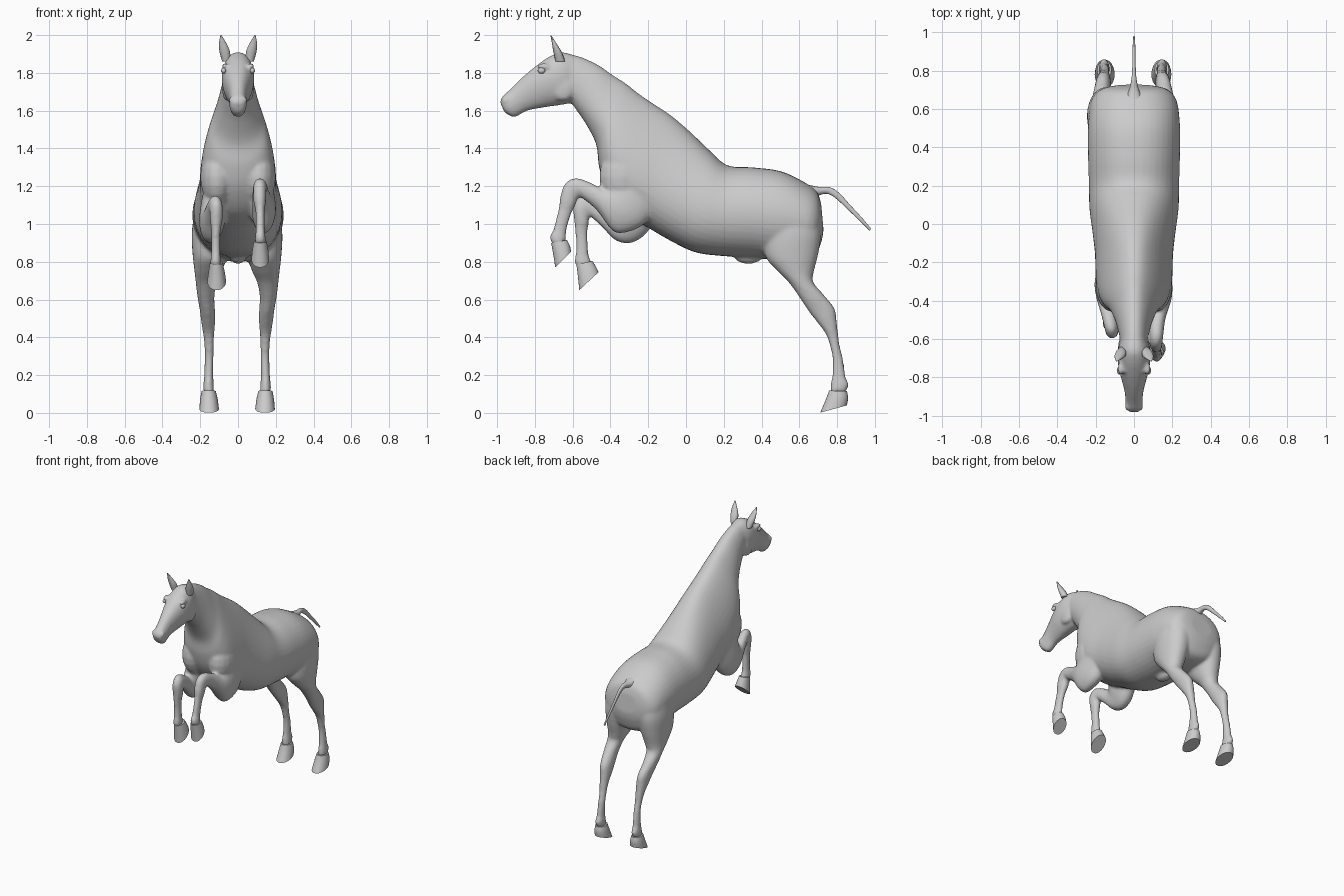
import bpy, bmesh, math
from mathutils import Vector

cube = bpy.data.objects.get("Cube")
if cube:
    bpy.data.objects.remove(cube)

grey = bpy.data.materials.new("plain_grey")
COL = (0.6, 0.6, 0.6, 1)
grey.use_nodes = True
grey.diffuse_color = COL
grey.node_tree.nodes["Principled BSDF"].inputs["Base Color"].default_value = COL


def catmull(p0, p1, p2, p3, t):
    return [0.5 * (2 * b + (c - a) * t + (2 * a - 5 * b + 4 * c - d) * t * t
                   + (3 * b - a - 3 * c + d) * t ** 3)
            for a, b, c, d in zip(p0, p1, p2, p3)]


def loft(bm, secs, steps=4, n=28, bias=0.0, square=0.9):
    """Skin oval sections (x, front y, front z, back y, back z, half width, [bias])."""
    secs = [list(s) + [bias] * (7 - len(s)) for s in secs]
    fine = []
    for i in range(len(secs) - 1):
        quad = [secs[max(i - 1, 0)], secs[i], secs[i + 1], secs[min(i + 2, len(secs) - 1)]]
        fine += [catmull(*quad, k / steps) for k in range(steps)]
    fine.append(secs[-1])
    rings = []
    for x, ay, az, by, bz, w, k in fine:
        a, b = Vector((x, ay, az)), Vector((x, by, bz))
        mid, half = (a + b) / 2, (a - b) / 2
        ring = []
        for j in range(n):
            ang = 2 * math.pi * j / n
            c, s = math.cos(ang), math.sin(ang)
            side = math.copysign(abs(s) ** square, s) * w * (1 - k * c)
            ring.append(bm.verts.new(mid + half * c + Vector((side, 0, 0))))
        rings.append(ring)
    for r, q in zip(rings, rings[1:]):
        for j in range(n):
            bm.faces.new((r[j], r[(j + 1) % n], q[(j + 1) % n], q[j]))
    bm.faces.new(rings[0])
    bm.faces.new(rings[-1][::-1])


def finish(bm, name, angle=40):
    bmesh.ops.recalc_face_normals(bm, faces=bm.faces)
    me = bpy.data.meshes.new(name)
    bm.to_mesh(me)
    bm.free()
    me.materials.append(grey)
    ob = bpy.data.objects.new(name, me)
    bpy.context.collection.objects.link(ob)
    bpy.ops.object.select_all(action='DESELECT')
    ob.select_set(True)
    bpy.context.view_layer.objects.active = ob
    bpy.ops.object.shade_smooth_by_angle(angle=math.radians(angle))
    return ob


def ellipsoid(bm, loc, size):
    new = bmesh.ops.create_uvsphere(bm, u_segments=16, v_segments=10, radius=1)["verts"]
    bmesh.ops.scale(bm, vec=size, verts=new)
    bmesh.ops.translate(bm, vec=loc, verts=new)


# Trunk and neck, croup to throat
trunk = [
    (0, .715, 1.11, .728, .97, .09, 0), (0, .69, 1.175, .715, .90, .17, 0),
    (0, .62, 1.225, .67, .82, .222, 0), (0, .50, 1.28, .53, .80, .24, 0),
    (0, .35, 1.30, .38, .82, .24, .03), (0, .22, 1.31, .20, .83, .235, .06),
    (0, .13, 1.385, .05, .85, .23, .15), (0, .02, 1.49, -.08, .91, .21, .25),
    (0, -.08, 1.575, -.20, .98, .195, .3), (0, -.17, 1.635, -.33, 1.06, .19, .33),
    (0, -.25, 1.69, -.42, 1.18, .175, .35), (0, -.32, 1.745, -.46, 1.30, .15, .35),
    (0, -.39, 1.79, -.475, 1.42, .12, .3), (0, -.47, 1.845, -.53, 1.53, .095, .2),
    (0, -.56, 1.885, -.585, 1.61, .078, .1), (0, -.62, 1.90, -.61, 1.65, .07, 0)]

# Head, poll to lips
head = [
    (0, -.58, 1.89, -.565, 1.68, .055), (0, -.66, 1.91, -.60, 1.645, .078),
    (0, -.72, 1.888, -.65, 1.632, .086), (0, -.78, 1.848, -.72, 1.622, .08),
    (0, -.84, 1.80, -.78, 1.612, .064), (0, -.89, 1.755, -.84, 1.60, .05),
    (0, -.935, 1.71, -.88, 1.578, .045), (0, -.972, 1.675, -.915, 1.565, .044),
    (0, -.985, 1.645, -.96, 1.59, .03)]

# Hind leg, hip to pastern, as the left one
hind = [
    (.12, .42, 1.10, .70, 1.05, .10), (.13, .41, .95, .715, .95, .105),
    (.138, .42, .83, .70, .84, .092), (.148, .48, .755, .675, .74, .072),
    (.158, .545, .69, .675, .69, .056), (.16, .605, .605, .725, .63, .045),
    (.152, .655, .53, .785, .555, .04), (.148, .695, .48, .797, .49, .037),
    (.145, .742, .415, .806, .41, .029), (.143, .763, .35, .815, .35, .024),
    (.143, .777, .28, .832, .28, .023), (.145, .775, .20, .845, .19, .024),
    (.146, .768, .165, .862, .15, .027), (.146, .763, .11, .845, .11, .03)]
hind_hoof = [(.145, .757, .118, .852, .115, .037), (.144, .74, .07, .858, .08, .046),
             (.143, .71, .001, .852, .04, .052)]

# Raised left foreleg, shoulder to pastern
fore_left = [
    (.115, -.38, 1.28, -.12, 1.12, .07), (.13, -.42, 1.19, -.22, 1.00, .07),
    (.135, -.44, 1.18, -.32, .955, .062), (.13, -.46, 1.195, -.39, .965, .055),
    (.12, -.52, 1.225, -.47, 1.07, .044), (.117, -.585, 1.243, -.555, 1.14, .037),
    (.115, -.64, 1.215, -.575, 1.13, .035), (.115, -.667, 1.14, -.585, 1.10, .033),
    (.117, -.672, 1.09, -.605, 1.06, .025), (.118, -.687, 1.03, -.622, 1.01, .023),
    (.118, -.702, .97, -.635, .955, .024), (.118, -.72, .935, -.635, .92, .028),
    (.118, -.71, .89, -.64, .905, .028)]
fore_left_hoof = [(.118, -.714, .90, -.63, .915, .034), (.118, -.703, .84, -.615, .885, .042),
                  (.118, -.692, .77, -.608, .855, .047)]

# Lower right foreleg, shoulder to pastern
fore_right = [
    (-.115, -.38, 1.25, -.12, 1.08, .07), (-.135, -.40, 1.12, -.21, .95, .07),
    (-.142, -.41, 1.09, -.29, .90, .06), (-.14, -.43, 1.10, -.37, .912, .052),
    (-.13, -.49, 1.135, -.44, .98, .043), (-.12, -.55, 1.15, -.505, 1.04, .037),
    (-.115, -.592, 1.11, -.515, 1.03, .035), (-.115, -.595, 1.05, -.515, 1.0, .033),
    (-.117, -.587, .97, -.522, .96, .025), (-.118, -.582, .90, -.52, .90, .023),
    (-.118, -.584, .84, -.515, .835, .025), (-.118, -.59, .80, -.503, .80, .028),
    (-.117, -.575, .77, -.51, .785, .028)]
fore_right_hoof = [(-.115, -.58, .785, -.495, .805, .034), (-.113, -.572, .72, -.475, .77, .043),
                   (-.113, -.565, .65, -.463, .745, .05)]


def mirror(secs, shift=0.0):
    return [(-s[0] - shift,) + tuple(s[1:]) for s in secs]


# One skin fused from trunk, head and legs
bm = bmesh.new()
loft(bm, trunk, n=40)
loft(bm, head, bias=-.08)
for leg in (hind, mirror(hind, .01), fore_left, fore_right):
    loft(bm, leg)
ellipsoid(bm, (0, .33, .82), (.04, .07, .03))
for s in (-1, 1):
    ellipsoid(bm, (s * .062, -.65, 1.72), (.022, .06, .07))      # cheek
    ellipsoid(bm, (s * .07, -.755, 1.835), (.018, .035, .016))   # brow
    ellipsoid(bm, (s * .034, -.955, 1.655), (.014, .02, .022))   # nostril rim
    ellipsoid(bm, (s * .11, -.33, 1.25), (.09, .13, .16))        # shoulder
body = finish(bm, "body")
fuse = body.modifiers.new("fuse", 'REMESH')
fuse.mode = 'VOXEL'
fuse.voxel_size = 0.011
fuse.use_smooth_shade = True
relax = body.modifiers.new("relax", 'SMOOTH')
relax.factor = 0.5
relax.iterations = 4

# Hooves
for name, secs in (("hind_hoof_left", hind_hoof), ("hind_hoof_right", mirror(hind_hoof, .01)),
                   ("front_hoof_left", fore_left_hoof), ("front_hoof_right", fore_right_hoof)):
    bm = bmesh.new()
    loft(bm, secs, steps=3, n=24)
    finish(bm, name)

# Ears and eyes
ear = [(.062, -.69, 1.86, -.64, 1.86, .022), (.07, -.703, 1.915, -.655, 1.905, .028),
       (.081, -.71, 1.96, -.682, 1.95, .02), (.09, -.718, 2.0, -.713, 1.998, .003)]
for side, secs, s in (("left", ear, 1), ("right", mirror(ear), -1)):
    bm = bmesh.new()
    loft(bm, secs, n=14)
    finish(bm, "ear_" + side)
    bm = bmesh.new()
    ellipsoid(bm, (s * .076, -.765, 1.812), (.014, .02, .016))
    finish(bm, "eye_" + side)

# Bare tail
bm = bmesh.new()
loft(bm, [(0, .64, 1.21, .66, 1.13, .05), (0, .70, 1.197, .70, 1.15, .026),
          (0, .76, 1.195, .745, 1.16, .014), (0, .81, 1.165, .79, 1.138, .01),
          (0, .87, 1.10, .855, 1.078, .008), (0, .93, 1.035, .918, 1.018, .007),
          (0, .98, .975, .972, .965, .005)], n=14)
finish(bm, "tail")
